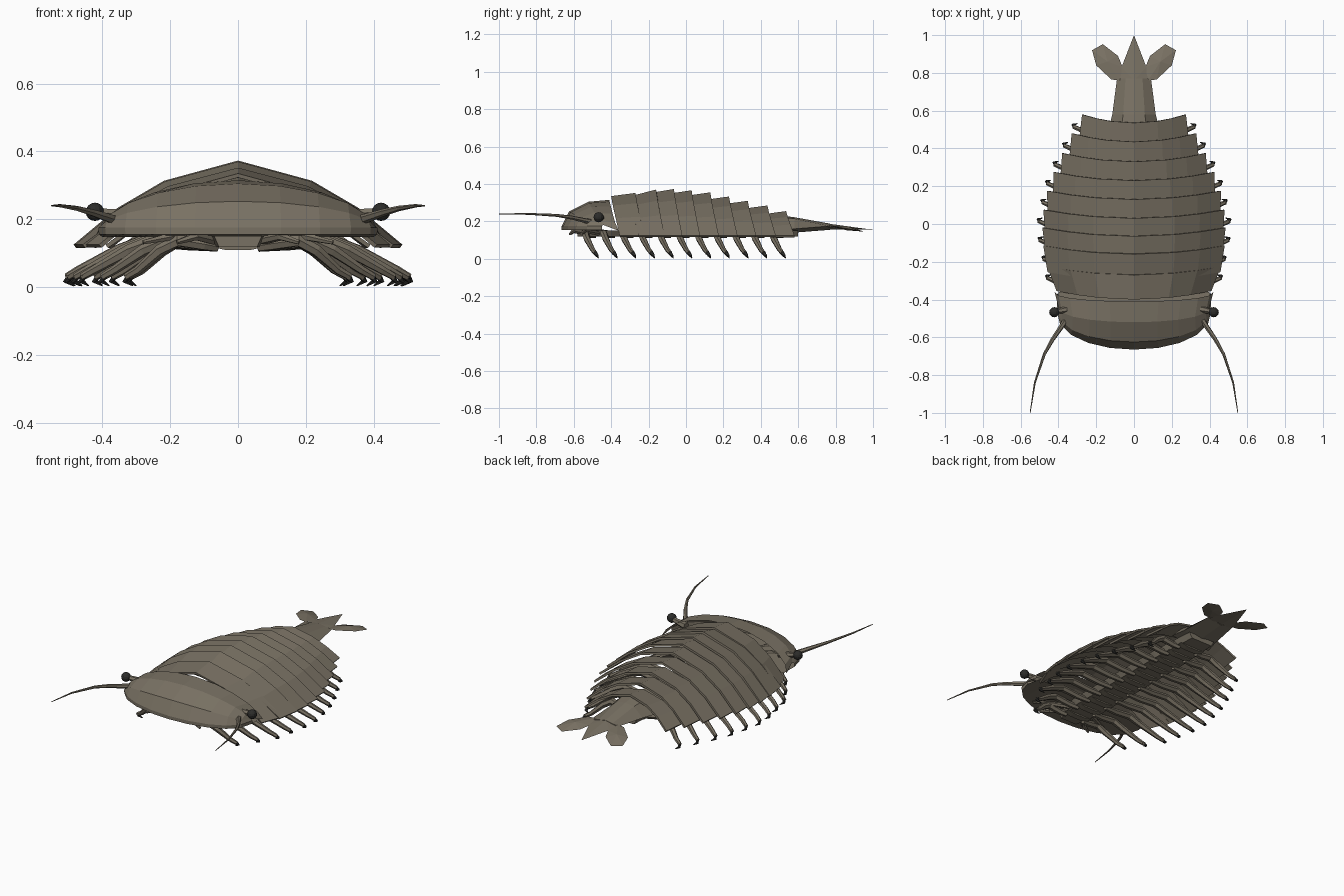
import bpy, math
from mathutils import Vector

if "Cube" in bpy.data.objects:
    bpy.data.objects.remove(bpy.data.objects["Cube"])


def material(name, rgb):
    m = bpy.data.materials.new(name)
    m.diffuse_color = (*rgb, 1)
    m.use_nodes = True
    m.node_tree.nodes["Principled BSDF"].inputs["Base Color"].default_value = m.diffuse_color
    return m


SHELL = material("shell_brown", (0.19, 0.165, 0.125))
DARK = material("dark", (0.025, 0.025, 0.023))


def make(name, verts, faces, mat=SHELL, thick=0):
    me = bpy.data.meshes.new(name)
    me.from_pydata([tuple(v) for v in verts], [], faces)
    me.materials.append(mat)
    ob = bpy.data.objects.new(name, me)
    bpy.context.collection.objects.link(ob)
    if thick:
        s = ob.modifiers.new("thickness", 'SOLIDIFY')
        s.thickness, s.offset = thick, -1
    return ob


def grid(name, rows, thick=0, caps=False, closed=False, mat=SHELL):
    n = len(rows[0])
    verts = [p for r in rows for p in r]
    faces = []
    for i in range(len(rows) - 1):
        for j in range(n if closed else n - 1):
            k = (j + 1) % n
            faces.append((i*n + j, i*n + k, (i+1)*n + k, (i+1)*n + j))
    if caps:
        faces.append(tuple(reversed(range(n))))
        faces.append(tuple(range((len(rows) - 1)*n, len(rows)*n)))
    return make(name, verts, faces, mat, thick)


def tube(name, pts, radii, sides=6, mat=SHELL):
    pts = [Vector(p) for p in pts]
    rows = []
    for i, p in enumerate(pts):
        d = (pts[min(i+1, len(pts)-1)] - pts[max(i-1, 0)]).normalized()
        u = d.cross(Vector((0.3, 0.1, 1))).normalized()
        v = d.cross(u)
        rows.append([p + radii[i]*(math.cos(a)*u + math.sin(a)*v)
                     for a in (math.tau*k/sides for k in range(sides))])
    return grid(name, rows, caps=True, closed=True, mat=mat)


# Overlapping back plates: rear-edge y, rear peak z, half width
REAR = [-0.27, -0.16, -0.065, 0.03, 0.13, 0.23, 0.33, 0.435, 0.535]
PEAK = [0.352, 0.37, 0.373, 0.366, 0.355, 0.333, 0.31, 0.285, 0.255]
HALF = [0.46, 0.48, 0.485, 0.48, 0.46, 0.425, 0.38, 0.33, 0.275]
SECTION = [(0, 1), (0.45, 0.76), (0.73, 0.44), (1, 0)]
HALF_SECTION = [(-x, z) for x, z in reversed(SECTION[1:])] + SECTION


def arch(y, peak, half, low=0.125):
    return [(fx*half, y + 0.045*fx*fx, low + fz*(peak - low)) for fx, fz in HALF_SECTION]


for i, (y, z, w) in enumerate(zip(REAR, PEAK, HALF)):
    if i == 0:
        front = arch(-0.40, 0.335, 0.41)
    else:
        front = arch(REAR[i-1] - 0.03, min(z, PEAK[i-1]) - 0.018, (w + HALF[i-1])/2 - 0.012)
    grid(f"back_plate_{i+1}", [front, arch(y, z, w)], thick=0.012)

# Head shield lofted from arcs
N = 10
ARCS = [  # x radius, y start, y bulge, z start, z bulge
    (0.40, -0.36, 0.0, 0.148, 0.0),
    (0.41, -0.45, -0.215, 0.155, 0.0),
    (0.412, -0.45, -0.215, 0.175, 0.0),
    (0.405, -0.45, -0.175, 0.178, 0.075),
    (0.40, -0.44, -0.08, 0.18, 0.125),
    (0.42, -0.36, -0.05, 0.15, 0.165)]
rows = []
for rx, y, by, z, bz in ARCS:
    rows.append([(-rx*math.cos(t), y + by*math.sin(t)**0.85, z + bz*math.sin(t)**1.15)
                 for t in (max(0, math.pi*k/N) for k in range(N))]
                + [(rx, y, z)])
grid("head_shield", rows)

# Belly strip and its cross ribs
grid("belly", [[(-w, y, 0.15), (w, y, 0.15), (w*0.8, y, 0.118), (-w*0.8, y, 0.118)]
               for w, y in ((0.07, -0.58), (0.11, -0.4), (0.11, 0.3), (0.09, 0.6))],
     caps=True, closed=True)

# Tail: tapered base, pointed spike
tail = [(0.135, 0.50, 0.232, 0.135), (0.115, 0.58, 0.222, 0.14), (0.09, 0.77, 0.188, 0.155)]
grid("tail_base", [[(-w, y, b + 0.02), (-w*0.5, y, t - 0.008), (0, y, t), (w*0.5, y, t - 0.008),
                    (w, y, b + 0.02), (0, y, b)] for w, y, t, b in tail],
     caps=True, closed=True)
make("tail_spike",
     [(-0.085, 0.76, 0.17), (0.085, 0.76, 0.17), (0.066, 0.83, 0.168), (0, 1.0, 0.155),
      (-0.066, 0.83, 0.168), (0, 0.76, 0.188), (0, 0.76, 0.158)],
     [(0, 5, 4), (4, 5, 3), (5, 2, 3), (5, 1, 2), (0, 4, 6), (4, 3, 6), (6, 3, 2), (6, 2, 1),
      (0, 6, 1, 5)])

LEAF = [(0.075, 0.76), (0.12, 0.765), (0.20, 0.84), (0.222, 0.92), (0.165, 0.952),
        (0.085, 0.89), (0.06, 0.83)]
REACH = [0.33, 0.40, 0.46, 0.48, 0.50, 0.505, 0.485, 0.46, 0.42, 0.37, 0.32]

for s, side in ((-1, "left"), (1, "right")):
    # Tail fan leaves
    lv = [(s*x, y, 0.178 - 0.17*(y - 0.76)) for x, y in LEAF]
    n = len(lv)
    verts = lv + [(s*0.14, 0.86, 0.175), (s*0.14, 0.86, 0.152)]
    make(f"tail_leaf_{side}", verts,
         [(k, (k+1) % n, n) for k in range(n)] + [((k+1) % n, k, n+1) for k in range(n)])

    # Eyes on stalks
    tube(f"eye_stalk_{side}", [(s*0.31, -0.445, 0.21), (s*0.37, -0.455, 0.215),
                               (s*0.42, -0.465, 0.222)], [0.022, 0.017, 0.012])
    bpy.ops.mesh.primitive_uv_sphere_add(segments=12, ring_count=8, radius=0.027,
                                         location=(s*0.422, -0.467, 0.222))
    eye = bpy.context.object
    eye.name = f"eye_{side}"
    eye.data.materials.append(DARK)

    # Antennae
    tube(f"antenna_{side}",
         [(s*0.34, -0.47, 0.19), (s*0.375, -0.53, 0.202), (s*0.43, -0.61, 0.22),
          (s*0.475, -0.69, 0.232), (s*0.525, -0.84, 0.24), (s*0.55, -1.0, 0.24)],
         [0.017, 0.014, 0.011, 0.008, 0.005, 0.002])

    # Mouth feelers under the head
    for k, (x, y) in enumerate(((0.28, -0.54), (0.18, -0.60))):
        tube(f"mouth_feeler_{side}_{k+1}",
             [(s*0.06, y + 0.08, 0.135), (s*x*0.7, y, 0.15), (s*x, y - 0.02, 0.132)],
             [0.014, 0.013, 0.007])

    # Walking legs with dark hooked claws
    for k, r in enumerate(REACH):
        y = -0.48 + 0.1*k
        tube(f"leg_{side}_{k+1}",
             [(s*0.06, y - 0.045, 0.118), (s*r*0.3, y - 0.055, 0.125), (s*r*0.54, y - 0.06, 0.138),
              (s*r*0.7, y - 0.05, 0.108), (s*(r - 0.035), y - 0.02, 0.05),
              (s*r, y - 0.005, 0.03)],
             [0.015, 0.018, 0.02, 0.018, 0.013, 0.011])
        tube(f"claw_{side}_{k+1}",
             [(s*(r - 0.008), y - 0.008, 0.035), (s*(r + 0.003), y + 0.004, 0.018),
              (s*(r - 0.02), y + 0.012, 0.004)], [0.012, 0.009, 0.002], 5, DARK)

# Small notched ribs along the belly
for k in range(11):
    y = -0.5 + 0.1*k
    grid(f"belly_rib_{k+1}", [[(x, y + a, z) for x, z in
                               ((-0.085, 0.12), (0.085, 0.12), (0.04, 0.11), (-0.04, 0.11))]
                              for a in (-0.02, 0.02)], caps=True, closed=True)
